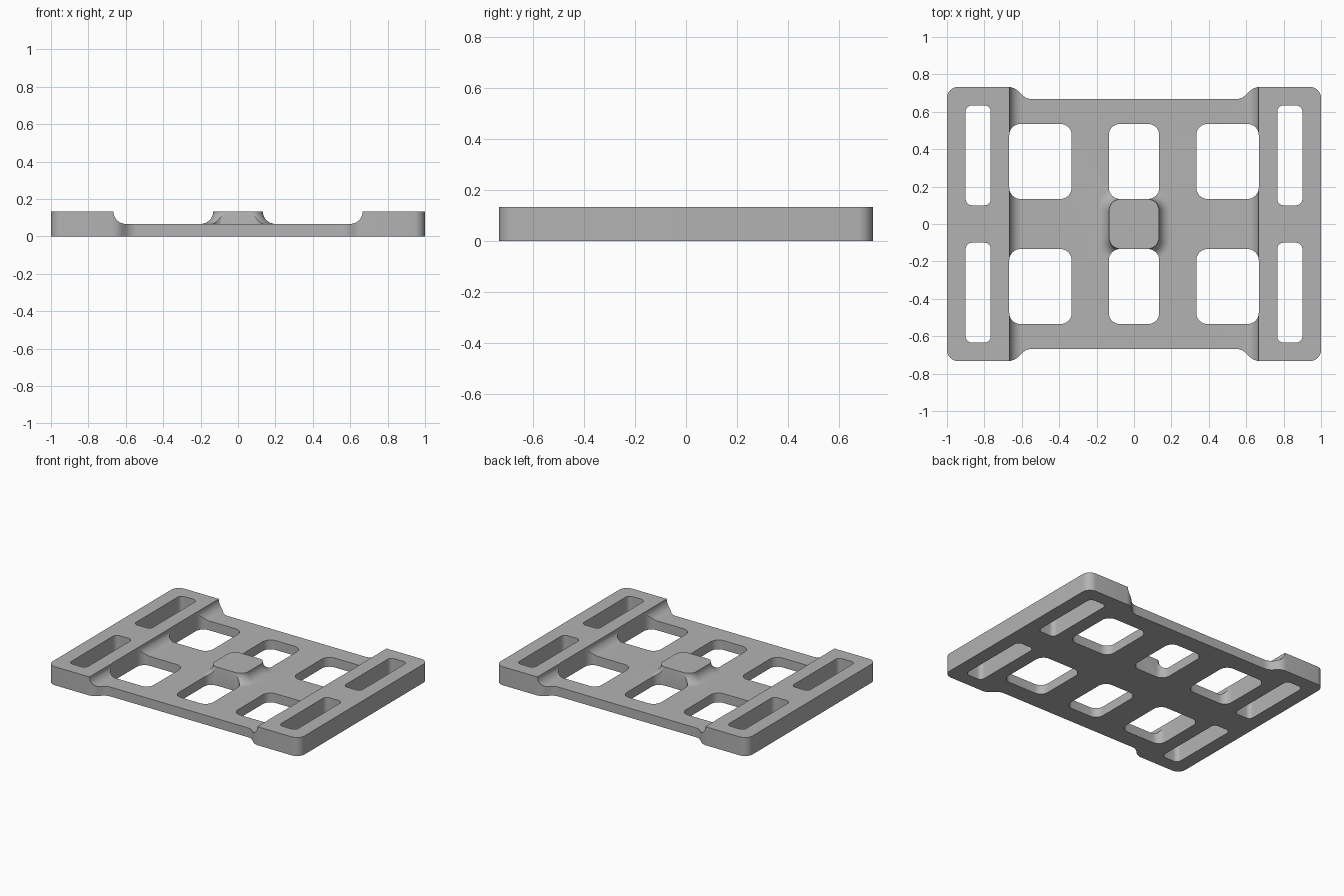
import bpy
import bmesh
from math import sin, cos, pi, tan
from mathutils import Vector

cube = bpy.data.objects.get("Cube")
if cube:
    bpy.data.objects.remove(cube, do_unlink=True)

TOP, FLOOR, COVE = 0.133, 0.067, 0.066

grey = bpy.data.materials.new("plain grey")
grey.use_nodes = True
colour = (0.45, 0.45, 0.45, 1)
grey.diffuse_color = colour
grey.node_tree.nodes["Principled BSDF"].inputs["Base Color"].default_value = colour


def rounded(corners, steps=8):
    """Round every (x, y, radius) corner of a closed polygon."""
    out = []
    for i, (x, y, r) in enumerate(corners):
        p = Vector((x, y))
        a = (Vector(corners[i - 1][:2]) - p).normalized()
        b = (Vector(corners[(i + 1) % len(corners)][:2]) - p).normalized()
        half = a.angle(b) / 2
        centre = p + (a + b).normalized() * r / sin(half)
        start = p + a * r / tan(half) - centre
        end = p + b * r / tan(half) - centre
        for k in range(steps + 1):
            t = k / steps
            swing = start.angle(end)
            out.append(centre + (start * sin((1 - t) * swing) + end * sin(t * swing)) / sin(swing))
    return out


def rectangle(cx, cy, hx, hy, r):
    return rounded([(cx + hx, cy - hy, r), (cx + hx, cy + hy, r),
                    (cx - hx, cy + hy, r), (cx - hx, cy - hy, r)])


def loft(name, rings):
    """Skin a stack of matching 3D rings and cap both ends."""
    bm = bmesh.new()
    rows = [[bm.verts.new(p) for p in ring] for ring in rings]
    for low, high in zip(rows, rows[1:]):
        for i in range(len(low)):
            j = (i + 1) % len(low)
            bm.faces.new((low[i], low[j], high[j], high[i]))
    bm.faces.new(rows[0][::-1])
    bm.faces.new(rows[-1])
    bmesh.ops.recalc_face_normals(bm, faces=bm.faces)
    mesh = bpy.data.meshes.new(name)
    bm.to_mesh(mesh)
    bm.free()
    mesh.materials.append(grey)
    obj = bpy.data.objects.new(name, mesh)
    bpy.context.collection.objects.link(obj)
    return obj


def prism(name, outline, z0, z1):
    return loft(name, [[(p.x, p.y, z) for p in outline] for z in (z0, z1)])


def combine(target, tool, operation):
    mod = target.modifiers.new(tool.name, 'BOOLEAN')
    mod.operation, mod.solver, mod.object = operation, 'EXACT', tool
    bpy.context.view_layer.objects.active = target
    bpy.ops.object.modifier_apply(modifier=mod.name)
    bpy.data.objects.remove(tool, do_unlink=True)


# Plate outline: wide rounded ends, narrower waist
quarter = [(1, 0.733, 0.06), (0.642, 0.733, 0.08), (0.575, 0.667, 0.08)]
half = quarter + [(-x, y, r) for x, y, r in reversed(quarter)]
outline = half + [(x, -y, r) for x, y, r in reversed(half)]
plate = prism("strap_plate", rounded(outline), 0, TOP)

# Lowered middle with coved sides
arc = [(0.6 + COVE * cos(a), TOP - COVE * sin(a)) for a in (i * pi / 24 for i in range(13))]
side = [(0.6 + COVE, 0.3)] + arc
profile = side + [(-x, z) for x, z in reversed(side)]
combine(plate, loft("recess_cutter", [[(x, y, z) for x, z in profile] for y in (-1, 1)]), 'DIFFERENCE')

# Central raised pad with a flared foot
rings = [[(p.x, p.y, TOP) for p in rectangle(0, 0, 0.133, 0.133, 0.06)]]
for i in range(13):
    a = i * pi / 24
    o = COVE * (1 - cos(a))
    ring = rectangle(0, 0, 0.133 + o, 0.133 + o, 0.06 + o)
    z = TOP - COVE * sin(a)
    if i:
        rings.append([(p.x, p.y, z) for p in ring])
rings.append([(p.x, p.y, FLOOR / 2) for p in ring])
combine(plate, loft("centre_pad", rings), 'UNION')

# Square windows and long strap slots
for sy in (-1, 1):
    for sx in (-1, 0, 1):
        width = 0.167 if sx else 0.135
        window = rectangle(sx * 0.5, sy * 0.3345, width, 0.2005, 0.06)
        combine(plate, prism("window_cutter", window, -0.1, 0.3), 'DIFFERENCE')
    for sx in (-1, 1):
        slot = rectangle(sx * 0.833, sy * 0.367, 0.067, 0.267, 0.033)
        combine(plate, prism("slot_cutter", slot, -0.1, 0.3), 'DIFFERENCE')

bpy.ops.object.select_all(action='DESELECT')
plate.select_set(True)
bpy.context.view_layer.objects.active = plate
bpy.ops.object.shade_smooth_by_angle(angle=pi / 6)
